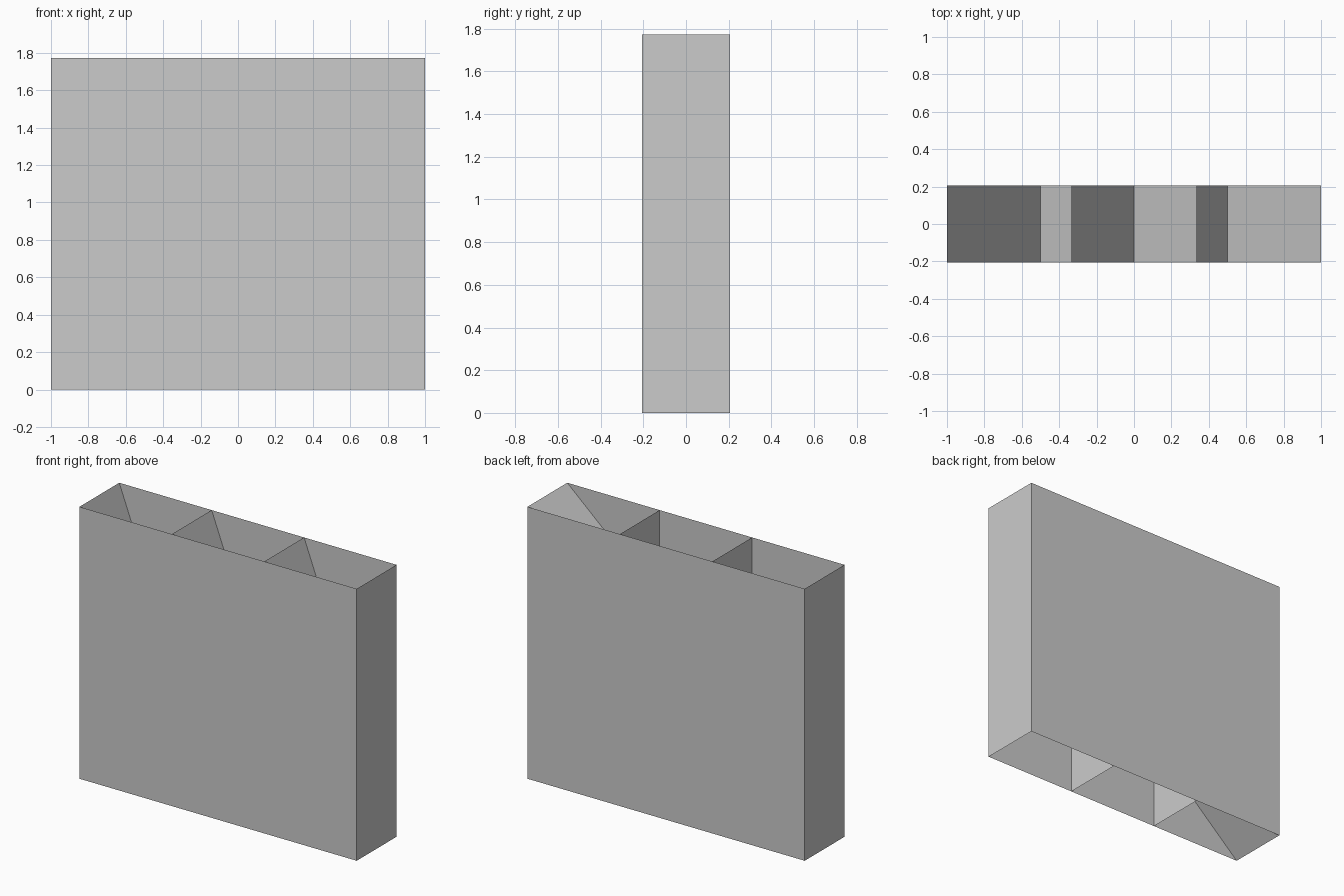
import bpy

if "Cube" in bpy.data.objects:
    bpy.data.objects.remove(bpy.data.objects["Cube"])

HALF_DEPTH = 0.205
HEIGHT = 1.773
CELL = 2 / 3


def sheet(name, corners):
    """Single flat panel from four corners."""
    mesh = bpy.data.meshes.new(name)
    mesh.from_pydata(corners, [], [(0, 1, 2, 3)])
    obj = bpy.data.objects.new(name, mesh)
    bpy.context.collection.objects.link(obj)
    return obj


def web(name, x_bottom, x_top):
    """Panel spanning the full depth, from bottom x to top x."""
    d = HALF_DEPTH
    return sheet(name, [(x_bottom, -d, 0), (x_bottom, d, 0),
                        (x_top, d, HEIGHT), (x_top, -d, HEIGHT)])


# Front and back skins, facing outward
for name, s in (("front_panel", 1), ("back_panel", -1)):
    y = -s * HALF_DEPTH
    sheet(name, [(-s, y, 0), (s, y, 0), (s, y, HEIGHT), (-s, y, HEIGHT)])

# Outer sides
web("right_side", 1, 1)
left = web("left_side", -1, -1)
left.data.flip_normals()

# Two upright dividers make three open cells
for i in (1, 2):
    x = -1 + i * CELL
    web(f"upright_divider_{i}", x, x)

# One steep diagonal per cell, falling to the right
for i in range(3):
    x = -1 + i * CELL
    web(f"cell_diagonal_{i + 1}", x + CELL, x)

# Long diagonal rising to the right across all cells
web("long_diagonal", -1, 1)
